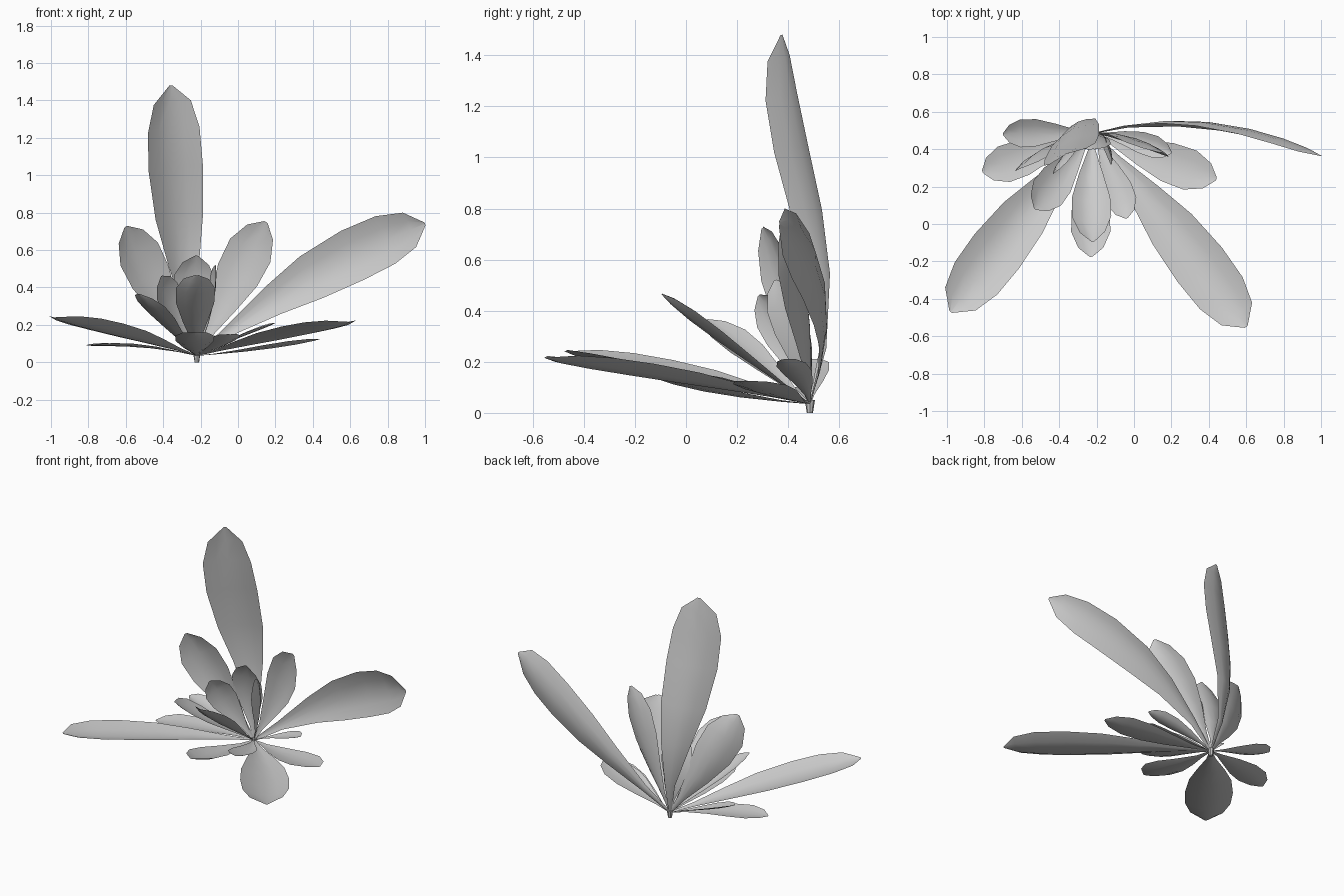
import bpy, bmesh
from mathutils import Vector

if "Cube" in bpy.data.objects:
    bpy.data.objects.remove(bpy.data.objects["Cube"])

BASE = Vector((-0.22, 0.485, 0.035))
# (distance along the leaf, share of half width)
LARGE = [(0, .05), (.15, .2), (.35, .58), (.52, .88), (.7, 1), (.84, .95), (.94, .68), (1, .06)]
SMALL = [(0, .06), (.17, .2), (.4, .62), (.62, .97), (.8, 1), (.93, .64), (1, .08)]
ACROSS = [-1, -.5, 0, .5, 1]


def leaf(name, mid, tip, width, side, profile=SMALL, cup=.13, sway=(0, 0, 0)):
    """Cupped blade along a curve from the base through mid to tip; sway adds an S bend."""
    p1, p2 = Vector(mid), Vector(tip)
    ctrl = 2 * p1 - (BASE + p2) / 2
    bm = bmesh.new()
    rows = []
    for t, w in profile:
        c = (1 - t) ** 2 * BASE + 2 * t * (1 - t) * ctrl + t * t * p2
        c += Vector(sway) * t * (1 - t) * (1 - 2 * t)
        tan = (2 * (1 - t) * (ctrl - BASE) + 2 * t * (p2 - ctrl)).normalized()
        s = Vector(side)
        s = (s - tan * s.dot(tan)).normalized()
        n = tan.cross(s)
        if n.dot(Vector((0, -.5, 1))) < 0:
            n = -n
        h = width / 2 * w
        rows.append([bm.verts.new(c + s * h * u + n * width * cup * w * (u * u - .4)) for u in ACROSS])
    for a, b in zip(rows, rows[1:]):
        for i in range(len(ACROSS) - 1):
            bm.faces.new((a[i], a[i + 1], b[i + 1], b[i]))
    me = bpy.data.meshes.new(name)
    bm.to_mesh(me)
    bm.free()
    me.shade_smooth()
    bpy.context.collection.objects.link(bpy.data.objects.new(name, me))


# four large leaves
leaf("tall_leaf", (-.32, .5, .75), (-.36, .375, 1.48), .32, (.9, .42, 0), LARGE, sway=(0, .4, 0))
leaf("right_large_leaf", (.37, .535, .44), (1.0, .365, .74), .29, (-.5, .1, .85), LARGE)
leaf("front_left_large_leaf", (-.58, .05, .14), (-.98, -.47, .24), .30, (.79, -.61, 0), LARGE, .15)
leaf("front_right_large_leaf", (.19, -.01, .13), (.6, -.55, .215), .30, (.75, .62, 0), LARGE, .15)

# upright small leaves
leaf("upper_left_leaf", (-.43, .42, .37), (-.6, .30, .725), .25, (.85, .4, .2))
leaf("upper_right_leaf", (-.04, .46, .38), (.15, .38, .75), .26, (.9, -.33, 0))
leaf("upper_back_leaf", (-.24, .48, .3), (-.22, .40, .57), .22, (1, 0, 0))
leaf("inner_left_leaf", (-.34, .40, .26), (-.41, .285, .46), .17, (.6, .6, .2))
leaf("inner_right_leaf", (-.15, .43, .27), (-.12, .35, .52), .14, (-.2, .9, 0))

# rising front leaves
leaf("front_rising_leaf", (-.23, .20, .245), (-.22, -.095, .465), .21, (1, 0, 0), cup=.2)
leaf("front_left_rising_leaf", (-.38, .28, .2), (-.53, .08, .365), .2, (.8, -.5, -.25))

# low spreading leaves
leaf("low_front_leaf", (-.23, .15, .08), (-.23, -.175, .16), .21, (1, 0, 0), cup=.15)
leaf("low_right_leaf", (.1, .36, .07), (.44, .24, .125), .22, (.4, .9, 0), cup=.08)
leaf("low_left_leaf", (-.52, .38, .085), (-.81, .28, .09), .20, (-.3, .9, 0), cup=.08)
leaf("back_left_leaf", (-.47, .49, .13), (-.70, .48, .21), .15, (0, 1, .1))
leaf("low_front_right_leaf", (-.11, .25, .09), (-.04, .03, .15), .16, (.9, .3, 0))
leaf("small_right_leaf", (-.01, .45, .13), (.2, .38, .21), .12, (.2, .9, .1))

# short stem stub
bpy.ops.mesh.primitive_cone_add(vertices=8, radius1=.012, radius2=.02, depth=.05,
                                location=(BASE.x, BASE.y, .025))
bpy.context.object.name = "stem"
